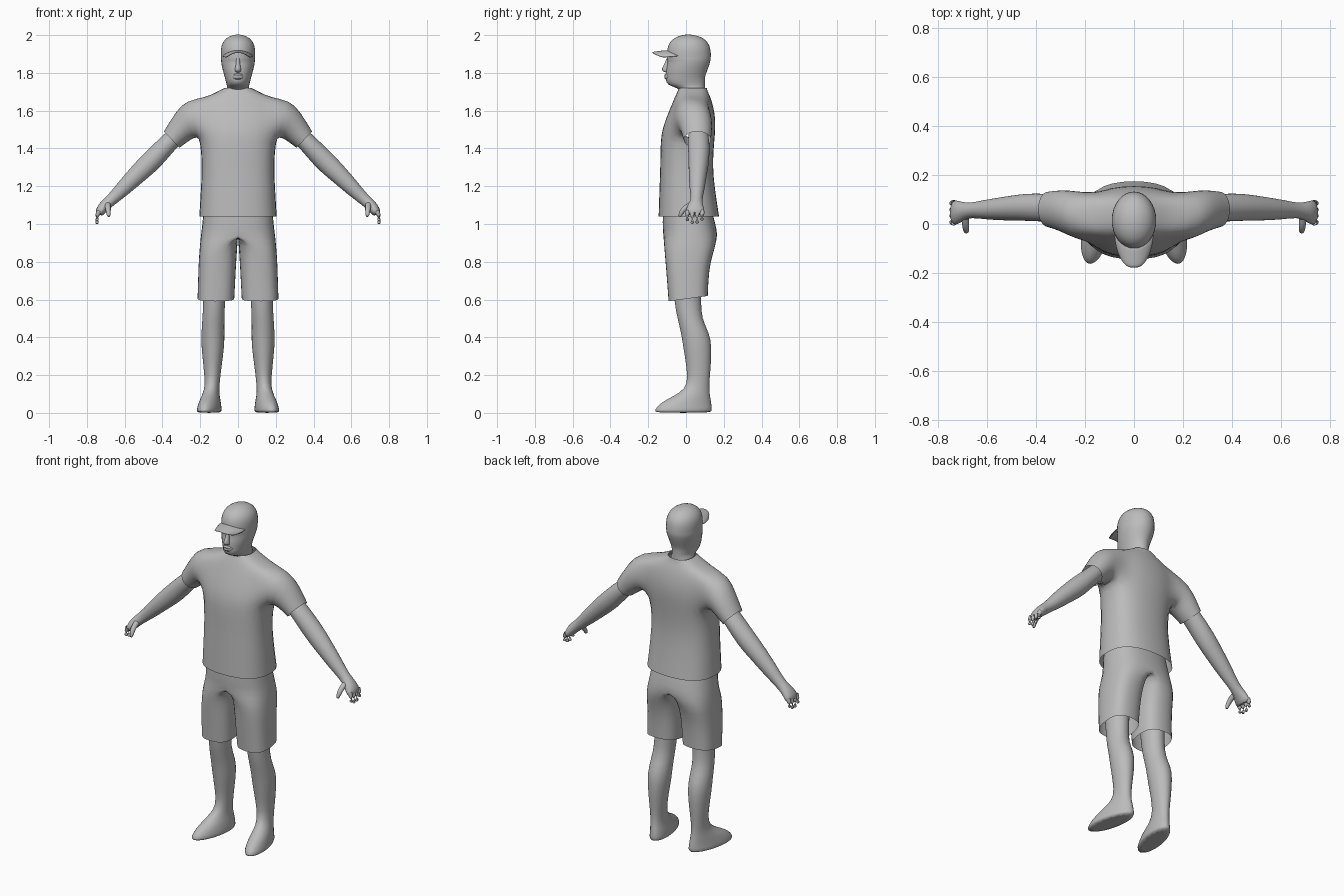
import bpy, bmesh
from math import cos, sin, pi, sqrt, radians
from mathutils import Vector

SIDES = 16
if "Cube" in bpy.data.objects:
    bpy.data.objects.remove(bpy.data.objects["Cube"])

grey = bpy.data.materials.new("plain grey")
grey.use_nodes = True
grey.diffuse_color = (0.5, 0.5, 0.5, 1)
grey.node_tree.nodes["Principled BSDF"].inputs["Base Color"].default_value = (0.5, 0.5, 0.5, 1)


def power(value, p):
    return abs(value) ** p * (1 if value >= 0 else -1)


def flat_ring(z, cx, inner, outer, y0, y1, p=1.0, tilt=0.0, turn=0.0):
    """Level cross-section; inner = 0 on the centre line makes a half ring."""
    points = []
    for k in range(SIDES):
        c = power(cos(2 * pi * k / SIDES), p) * 1.02
        s = power(sin(2 * pi * k / SIDES), p) * 1.02
        y = (y0 + y1) / 2 + s * (y1 - y0) / 2
        x = cx + c * (outer if c > 0 else inner) - turn * s
        points.append((max(x, 0) if x > 1e-5 else 0, y, z + tilt * s))
    return points


def limb_ring(xt, zt, xb, zb, y0, y1):
    """Slanted cross-section between an upper and a lower edge point."""
    middle = Vector(((xt + xb) / 2, (y0 + y1) / 2, (zt + zb) / 2))
    up = Vector(((xt - xb) / 2, 0, (zt - zb) / 2)) * 1.02
    side = Vector((0, (y1 - y0) / 2, 0)) * 1.02
    return [middle + up * cos(2 * pi * k / SIDES) + side * sin(2 * pi * k / SIDES)
            for k in range(SIDES)]


def verts(bm, rings):
    return [[bm.verts.new(p) for p in ring] for ring in rings]


def skin(bm, rows, closed=True, skip=lambda i, j: False, cap=False):
    n = len(rows[0])
    for i in range(len(rows) - 1):
        for j in range(n if closed else n - 1):
            k = (j + 1) % n
            if not skip(i, j):
                bm.faces.new((rows[i][j], rows[i][k], rows[i + 1][k], rows[i + 1][j]))
    if cap:
        bm.faces.new(rows[-1])


def tube(bm, points, radii, sides=8):
    """Round finger along a path."""
    rings = []
    for n, p in enumerate(points):
        a, b = Vector(points[max(n - 1, 0)]), Vector(points[min(n + 1, len(points) - 1)])
        turn = (b - a).to_track_quat('Z', 'Y')
        rings.append([Vector(p) + turn @ Vector((cos(2 * pi * k / sides), sin(2 * pi * k / sides), 0))
                      * radii[n] for k in range(sides)])
    skin(bm, verts(bm, rings), cap=True)


def finish(bm, name, thickness=0):
    """Drop the centre wall, mirror, smooth and colour the part."""
    wall = [f for f in bm.faces if all(v.co.x < 1e-4 for v in f.verts)]
    bmesh.ops.delete(bm, geom=wall, context='FACES')
    bmesh.ops.recalc_face_normals(bm, faces=bm.faces[:])
    mesh = bpy.data.meshes.new(name)
    bm.to_mesh(mesh)
    bm.free()
    mesh.materials.append(grey)
    obj = bpy.data.objects.new(name, mesh)
    bpy.context.collection.objects.link(obj)
    mirror = obj.modifiers.new("mirror", 'MIRROR')
    mirror.use_clip = True
    if thickness:
        obj.modifiers.new("thickness", 'SOLIDIFY').thickness = thickness
    subdivision = obj.modifiers.new("subdivision", 'SUBSURF')
    subdivision.levels = subdivision.render_levels = 1
    bpy.ops.object.select_all(action='DESELECT')
    obj.select_set(True)
    bpy.context.view_layer.objects.active = obj
    bpy.ops.object.shade_smooth_by_angle(angle=radians(70))
    return obj


# Shirt: body with an armhole, sleeve grown out of the armhole
bm = bmesh.new()
body = verts(bm, [flat_ring(z, 0, 0, x, y0, y1, 0.8) for z, x, y0, y1 in [
    (1.04, .205, -.145, .175), (1.2, .195, -.14, .15), (1.32, .19, -.135, .14),
    (1.44, .2, -.135, .15), (1.5, .205, -.125, .155), (1.56, .205, -.105, .155),
    (1.62, .2, -.08, .145), (1.67, .17, -.06, .13), (1.7, .11, -.045, .115),
    (1.72, .072, -.037, .11)]])
skin(bm, body, skip=lambda i, j: 3 <= i <= 6 and j in (14, 15, 0, 1))
armhole = ([body[7][j] for j in (0, 1, 2)] + [body[i][2] for i in (6, 5, 4)]
           + [body[3][j] for j in (2, 1, 0, 15, 14)]
           + [body[i][14] for i in (4, 5, 6)] + [body[7][j] for j in (14, 15)])
sleeve = verts(bm, [limb_ring(*r) for r in [
    (.275, 1.655, .215, 1.465, -.06, .135), (.33, 1.595, .255, 1.445, -.03, .14),
    (.392, 1.49, .31, 1.403, -.012, .132)]])
skin(bm, [armhole] + sleeve)
finish(bm, "shirt")

# Shorts: hips that split into two wide legs
bm = bmesh.new()
skin(bm, verts(bm, [
    flat_ring(1.1, 0, 0, .18, -.12, .13, .8),
    flat_ring(1.0, 0, 0, .188, -.125, .155, .8),
    flat_ring(.95, 0, 0, .195, -.12, .167, .8),
    flat_ring(.88, .1, .096, .102, -.115, .155, .75),
    flat_ring(.8, .11, .1, .098, -.108, .128, .75),
    flat_ring(.7, .115, .1, .096, -.1, .118, .75),
    flat_ring(.605, .12, .1, .094, -.092, .115, .75, tilt=.014)]))
finish(bm, "shorts")

# Legs running down into the feet
bm = bmesh.new()
skin(bm, verts(bm, [flat_ring(z, cx, r, r, y0, y1, turn=t) for z, cx, r, y0, y1, t in [
    (.72, .125, .065, -.07, .08, 0), (.59, .125, .057, -.063, .08, 0),
    (.5, .131, .058, -.045, .082, 0), (.42, .133, .061, -.025, .125, 0),
    (.35, .133, .061, -.015, .136, 0), (.25, .135, .048, .002, .132, 0),
    (.15, .136, .038, .012, .122, 0), (.105, .142, .042, -.035, .125, .01),
    (.075, .147, .05, -.095, .13, .018), (.045, .15, .056, -.145, .135, .025),
    (.012, .153, .061, -.168, .138, .027), (0, .153, .059, -.165, .136, .027)]]), cap=True)
finish(bm, "legs_and_feet")

# Arms and palms
bm = bmesh.new()
skin(bm, verts(bm, [limb_ring(*r) for r in [
    (.345, 1.52, .28, 1.44, .015, .115), (.388, 1.477, .322, 1.41, .008, .125),
    (.485, 1.388, .412, 1.297, .014, .125), (.56, 1.308, .487, 1.237, .014, .112),
    (.635, 1.22, .573, 1.163, .018, .1), (.688, 1.152, .65, 1.105, .028, .085),
    (.725, 1.122, .68, 1.08, .012, .09), (.75, 1.085, .705, 1.058, -.004, .097),
    (.757, 1.055, .718, 1.04, -.004, .097)]]), cap=True)
finish(bm, "arms")

# Fingers and thumbs
bm = bmesh.new()
for n, tip in enumerate((1.015, 1.0, 1.002, 1.018)):
    y = .007 + .026 * n
    tube(bm, [(.735, y, 1.07), (.748, y, 1.04), (.75, y, tip + .014), (.742, y, tip)],
         [.014, .014, .013, .008])
tube(bm, [(.69, .025, 1.1), (.688, -.005, 1.085), (.686, -.027, 1.06), (.684, -.034, 1.035)],
     [.018, .016, .014, .008])
finish(bm, "fingers")

# Head and neck
bm = bmesh.new()
skin(bm, verts(bm, [flat_ring(z, 0, 0, x, y0, y1) for z, x, y0, y1 in [
    (1.66, .067, -.02, .1), (1.712, .062, -.03, .1), (1.726, .058, -.065, .1),
    (1.738, .06, -.1, .1), (1.765, .067, -.109, .1), (1.78, .071, -.106, .101),
    (1.81, .08, -.108, .112), (1.845, .088, -.1, .125), (1.865, .09, -.098, .13),
    (1.88, .091, -.105, .132), (1.92, .088, -.095, .128)]]))
finish(bm, "head")

# Nose and lips
bm = bmesh.new()
skin(bm, verts(bm, [flat_ring(z, 0, 0, x, y0, -.085) for z, x, y0 in [
    (1.875, .009, -.104), (1.85, .01, -.112), (1.822, .016, -.13),
    (1.808, .018, -.124), (1.802, .012, -.105)]]), cap=True)
skin(bm, verts(bm, [flat_ring(z, 0, 0, x, y0, -.07) for z, x, y0 in [
    (1.797, .02, -.106), (1.788, .03, -.118), (1.78, .032, -.11),
    (1.773, .028, -.117), (1.764, .018, -.106)]]))
finish(bm, "nose_and_lips")

# Cap crown
bm = bmesh.new()
skin(bm, verts(bm, [flat_ring(z, 0, 0, x, y0, y1) for z, x, y0, y1 in [
    (1.885, .091, -.102, .133), (1.91, .092, -.102, .132), (1.945, .089, -.096, .126),
    (1.975, .073, -.078, .106), (1.995, .045, -.042, .07), (2.003, .015, -.005, .03)]]),
     cap=True)
finish(bm, "cap_crown")

# Cap brim, arched and rounded at the front
bm = bmesh.new()
grid = []
for row in range(4):
    v = row / 3
    line = []
    for col in range(6):
        u = col / 5
        x = .084 * u * (1 - .22 * v * v)
        root = .016 - .11 * sqrt(1 - (.084 * u / .093) ** 2)
        tip = -.18 + .055 * u ** 3
        line.append((x, root + (tip - root) * v, 1.922 - .01 * v - .03 * u * u))
    grid.append(line)
skin(bm, verts(bm, grid), closed=False)
finish(bm, "cap_brim", thickness=.008)
